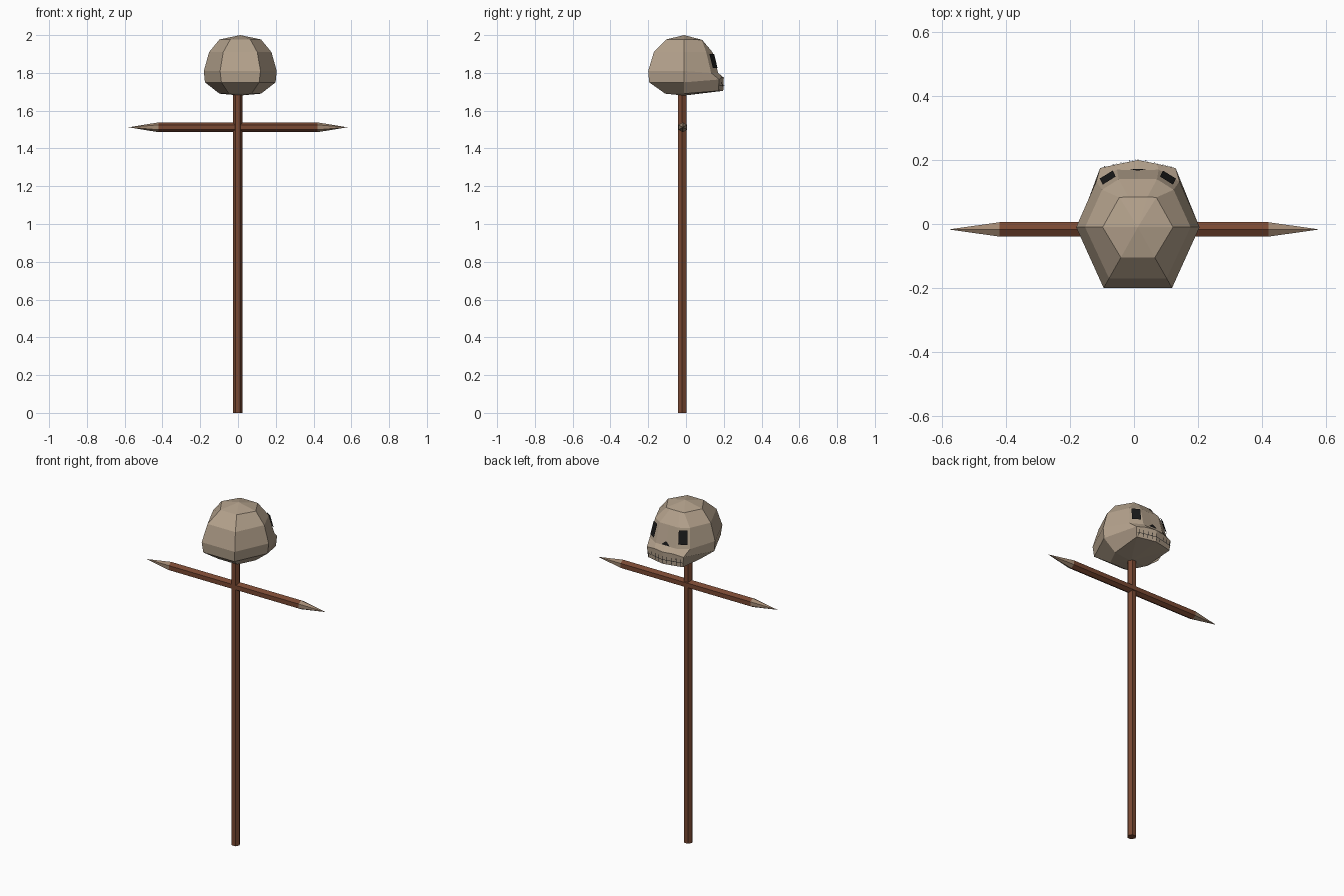
import bpy, bmesh, math
from mathutils import Matrix, Vector

if "Cube" in bpy.data.objects:
    bpy.data.objects.remove(bpy.data.objects["Cube"])


def material(name, rgb):
    m = bpy.data.materials.new(name)
    m.diffuse_color = (*rgb, 1)
    m.use_nodes = True
    m.node_tree.nodes["Principled BSDF"].inputs["Base Color"].default_value = m.diffuse_color
    return m


WOOD = material("wood", (0.19, 0.065, 0.032))
CUT_WOOD = material("cut_wood", (0.36, 0.25, 0.17))
BONE = material("bone", (0.45, 0.355, 0.26))
DARK = material("dark", (0.01, 0.01, 0.01))


def finish(bm, name, mat, recalc=True):
    if recalc:
        bmesh.ops.recalc_face_normals(bm, faces=bm.faces)
    me = bpy.data.meshes.new(name)
    bm.to_mesh(me)
    bm.free()
    me.materials.append(mat)
    ob = bpy.data.objects.new(name, me)
    bpy.context.collection.objects.link(ob)
    return ob


def hex_rod(name, mat, centre, length, r1, r2, tilt=0):
    """Six-sided rod along z, tilted about y by the given angle."""
    bm = bmesh.new()
    mtx = (Matrix.Translation(centre) @ Matrix.Rotation(tilt, 4, 'Y')
           @ Matrix.Rotation(math.pi / 6, 4, 'Z'))
    bmesh.ops.create_cone(bm, cap_ends=True, segments=6, radius1=r1,
                          radius2=r2, depth=length, matrix=mtx)
    bmesh.ops.remove_doubles(bm, verts=bm.verts, dist=1e-5)
    return finish(bm, name, mat)


# Upright pole, crossbar and its sharpened ends
hex_rod("pole", WOOD, (-0.001, -0.02, 0.85), 1.7, 0.025, 0.025)
hex_rod("crossbar", WOOD, (0, -0.017, 1.512), 0.84, 0.026, 0.026, math.pi / 2)
for side, label in ((1, "right"), (-1, "left")):
    hex_rod(label + "_tip", CUT_WOOD, (side * 0.5, -0.017, 1.512), 0.16,
            0.026, 0, side * math.pi / 2)

# Skull: half rings running back, side, outer face, inner face, centre
CX = 0.012
RINGS = [
    [(.053, -.105, 1.977), (.11, -.01, 1.977), (.058, .083, 1.975), (.03, .085, 1.975), (0, .085, 1.975)],
    [(.09, -.17, 1.91), (.165, -.01, 1.91), (.112, .107, 1.91), (.06, .14, 1.91), (0, .14, 1.91)],
    [(.107, -.2, 1.81), (.193, -.01, 1.81), (.13, .133, 1.80), (.065, .17, 1.80), (0, .168, 1.80)],
    [(.1, -.195, 1.75), (.187, -.01, 1.75), (.118, .175, 1.765), (.06, .188, 1.775), (0, .2, 1.775)],
    [(.06, -.11, 1.69), (.11, -.01, 1.69), (.113, .172, 1.705), (.058, .185, 1.705), (0, .197, 1.705)],
]
bm = bmesh.new()
loops = []
for half in RINGS:
    full = half + [(-x, y, z) for x, y, z in reversed(half[:-1])]
    loops.append([bm.verts.new((x + CX, y, z)) for x, y, z in full])
n = len(loops[0])
for a, b in zip(loops, loops[1:]):
    for i in range(n):
        j = (i + 1) % n
        bm.faces.new((a[i], a[j], b[j], b[i]))
for loop, z in ((loops[0], 2.0), (loops[-1], 1.68)):
    pole = bm.verts.new((CX, -0.01, z))
    for i in range(n):
        bm.faces.new((loop[i], loop[(i + 1) % n], pole))
finish(bm, "skull", BONE)


def dark_patches(name, polys):
    """Flat dark polygons, each facing forward (+y)."""
    bm = bmesh.new()
    for pts in polys:
        f = bm.faces.new([bm.verts.new((x + CX, y, z)) for x, y, z in pts])
        f.normal_update()
        if f.normal.y < 0:
            f.normal_flip()
    finish(bm, name, DARK, recalc=False)


# Eye sockets lying on the slanted face panels
eye = [(.067, .144, 1.9), (.107, .119, 1.9), (.117, .1375, 1.825), (.076, .1625, 1.825)]
shift = Vector((.0025, .0045, .001))
eye = [Vector(p) + shift for p in eye]
dark_patches("eye_sockets", [[(s * p.x, p.y, p.z) for p in eye] for s in (1, -1)])

# Nose opening
dark_patches("nose", [[(-.027, .172, 1.803), (.027, .172, 1.803),
                       (.012, .169, 1.817), (0, .167, 1.825), (-.012, .169, 1.817)]])


# Thin dark lines between the teeth, wrapping the jaw
def jaw(x, z):
    """Point just in front of the jaw at this x and height."""
    a = abs(x)
    y = .1985 - .0125 * a / .06 if a < .06 else .186 - .013 * (a - .06) / .055
    return (x, y + .003 + (z - 1.705) * .043, z)


lines = []
for k in range(-4, 5):
    x = k * 0.026
    lines.append([jaw(x - .0015, 1.712), jaw(x + .0015, 1.712),
                  jaw(x + .0015, 1.752), jaw(x - .0015, 1.752)])
stops = [-.114, -.06, 0, .06, .114]
for a, b in zip(stops, stops[1:]):
    lines.append([jaw(a, 1.7305), jaw(b, 1.7305), jaw(b, 1.7335), jaw(a, 1.7335)])
dark_patches("teeth_lines", lines)
